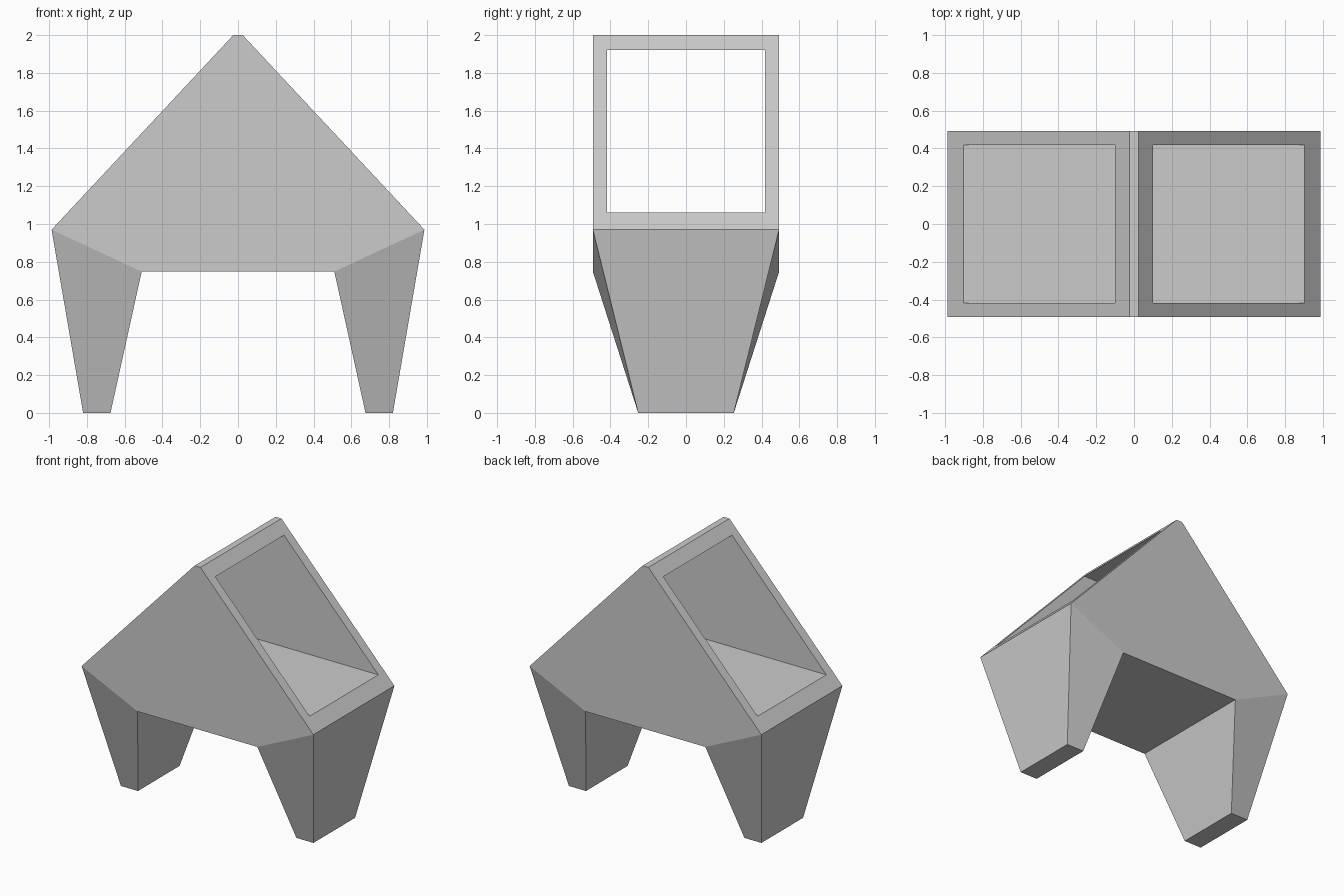
import bpy, bmesh

if "Cube" in bpy.data.objects:
    bpy.data.objects.remove(bpy.data.objects["Cube"])

HALF_Y = 0.493


def loft(name, ring_a, ring_b):
    """Closed solid between two matching rings of points."""
    bm = bmesh.new()
    a = [bm.verts.new(p) for p in ring_a]
    b = [bm.verts.new(p) for p in ring_b]
    n = len(a)
    bm.faces.new(a)
    bm.faces.new(b[::-1])
    for i in range(n):
        j = (i + 1) % n
        bm.faces.new((a[i], b[i], b[j], a[j]))
    bmesh.ops.recalc_face_normals(bm, faces=bm.faces)
    mesh = bpy.data.meshes.new(name)
    bm.to_mesh(mesh)
    bm.free()
    obj = bpy.data.objects.new(name, mesh)
    bpy.context.collection.objects.link(obj)
    return obj


# Gabled housing with legs: half profile mirrored to the full outline
half = [(0.025, 2.0), (0.987, 0.97), (0.51, 0.748)]
outline = half + [(-x, z) for x, z in reversed(half)]
housing = loft("housing",
               [(x, -HALF_Y, z) for x, z in outline],
               [(x, HALF_Y, z) for x, z in outline])

# Tapered legs grow out of the sloping undersides of the housing
bm = bmesh.new()
bm.from_mesh(housing.data)
for s in (-1, 1):
    under = [f for f in bm.faces
             if f.normal.z < -0.3 and f.calc_center_median().x * s > 0.3][0]
    foot = bmesh.ops.extrude_discrete_faces(bm, faces=[under])["faces"][0]
    for v in foot.verts:
        outer = abs(v.co.x) > 0.7
        v.co = (s * (0.82 if outer else 0.675),
                0.253 if v.co.y > 0 else -0.253, 0)
bmesh.ops.remove_doubles(bm, verts=bm.verts, dist=0.0001)
bmesh.ops.recalc_face_normals(bm, faces=bm.faces)
bm.to_mesh(housing.data)
bm.free()

# Square passage running through both roof slopes
bpy.ops.mesh.primitive_cube_add(size=1, location=(0, 0, 1.49))
cutter = bpy.context.object
cutter.name = "passage_cutter"
cutter.scale = (3, 0.836, 0.86)
cutter.hide_render = True
cutter.display_type = 'WIRE'

cut = housing.modifiers.new("passage", 'BOOLEAN')
cut.operation = 'DIFFERENCE'
cut.solver = 'EXACT'
cut.object = cutter
